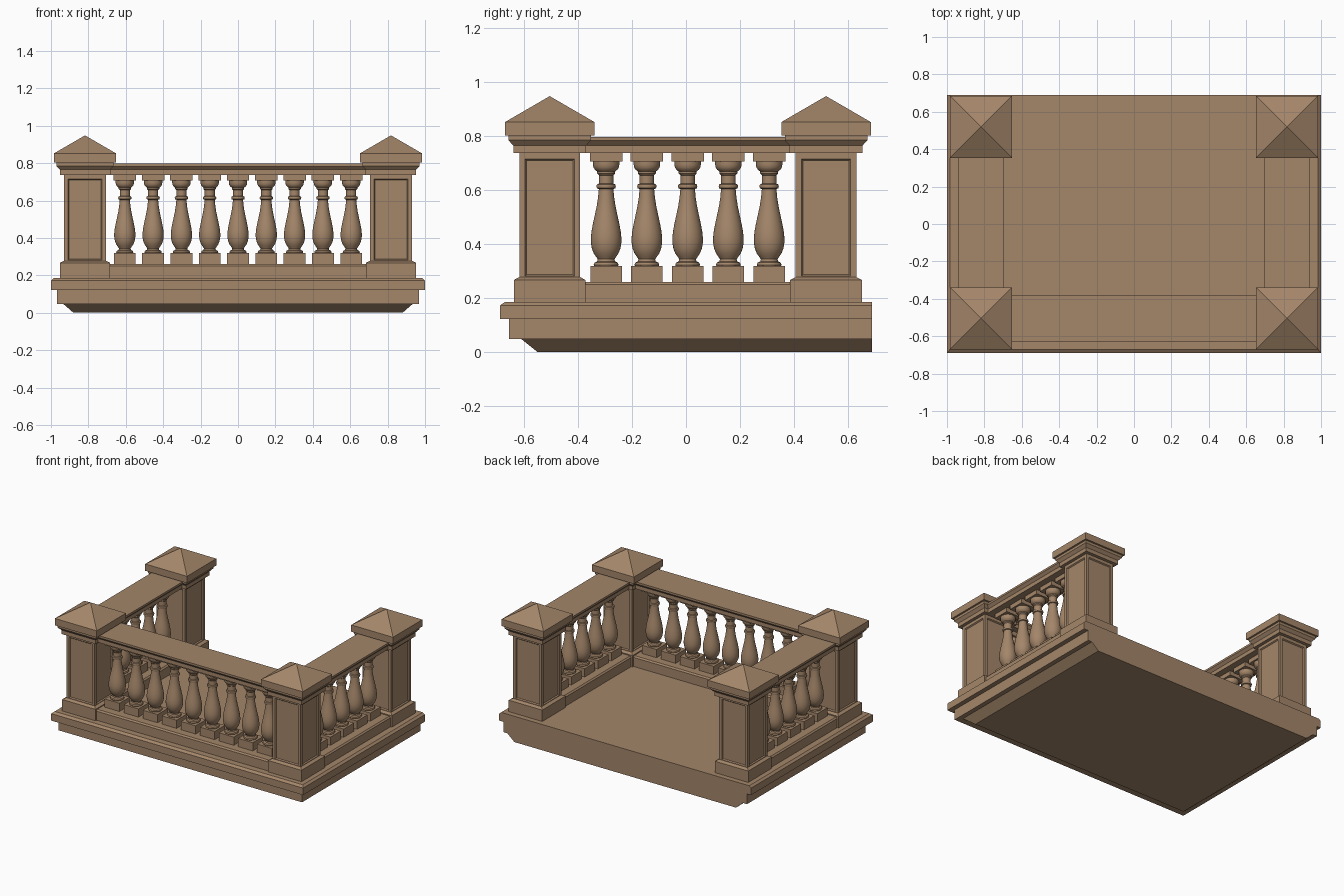
import bpy, bmesh, math

if "Cube" in bpy.data.objects:
    bpy.data.objects.remove(bpy.data.objects["Cube"])

stone = bpy.data.materials.new("brown stone")
stone.diffuse_color = (0.37, 0.238, 0.143, 1)
stone.use_nodes = True
stone.node_tree.nodes["Principled BSDF"].inputs["Base Color"].default_value = stone.diffuse_color


def add_object(name, bm, smooth=False):
    bmesh.ops.recalc_face_normals(bm, faces=bm.faces[:])
    me = bpy.data.meshes.new(name)
    bm.to_mesh(me)
    bm.free()
    me.materials.append(stone)
    if smooth:
        me.polygons.foreach_set("use_smooth", [True] * len(me.polygons))
        me.set_sharp_from_angle(angle=math.radians(35))
    ob = bpy.data.objects.new(name, me)
    bpy.context.collection.objects.link(ob)
    return ob


def stack(layers):
    """Closed solid lofted through rectangles (x0, x1, y0, y1, z)."""
    bm = bmesh.new()
    rings = []
    for x0, x1, y0, y1, z in layers:
        rings.append([bm.verts.new(p) for p in
                      ((x0, y0, z), (x1, y0, z), (x1, y1, z), (x0, y1, z))])
    for a, b in zip(rings, rings[1:]):
        for i in range(4):
            j = (i + 1) % 4
            bm.faces.new((a[i], a[j], b[j], b[i]))
    bm.faces.new(rings[0][::-1])
    bm.faces.new(rings[-1])
    return bm


def square_stack(name, cx, cy, profile):
    return add_object(name, stack([(cx - r, cx + r, cy - r, cy + r, z) for r, z in profile]))


# Floor slab: moulded on the front and sides, cut flat at the back
slab = [(0.88, -0.55, 0), (0.935, -0.61, 0.048), (0.967, -0.655, 0.048),
        (0.967, -0.655, 0.122), (1.0, -0.69, 0.122), (1.0, -0.69, 0.172),
        (0.985, -0.672, 0.185)]
add_object("floor_slab", stack([(-hx, hx, y0, 0.69, z) for hx, y0, z in slab]))

# Corner pedestals
PX, PF, PB = 0.818, -0.505, 0.519
for side, cx in (("left", -PX), ("right", PX)):
    for end, cy in (("front", PF), ("back", PB)):
        tag = f"{end}_{side}"
        square_stack("pedestal_base_" + tag, cx, cy,
                     [(0.133, 0.18), (0.133, 0.267), (0.112, 0.278)])
        # shaft with a recessed panel on each face
        r = 0.1125
        bm = stack([(cx - r, cx + r, cy - r, cy + r, z) for z in (0.26, 0.737)])
        bmesh.ops.recalc_face_normals(bm, faces=bm.faces[:])
        walls = [f for f in bm.faces if abs(f.normal.z) < 0.5]
        bmesh.ops.inset_individual(bm, faces=walls, thickness=0.03)
        bmesh.ops.inset_individual(bm, faces=walls, thickness=0.008, depth=-0.008)
        add_object("pedestal_shaft_" + tag, bm)
        square_stack("pedestal_cap_" + tag, cx, cy,
                     [(0.135, 0.737), (0.135, 0.765), (0.153, 0.785), (0.153, 0.803),
                      (0.166, 0.803), (0.166, 0.852), (0.0005, 0.948)])

# Rails: half width against height
bottom_rail = [(0.122, 0.18), (0.122, 0.25), (0.113, 0.26)]
top_rail = [(0.105, 0.737), (0.105, 0.765), (0.1225, 0.783), (0.1225, 0.797)]
for kind, prof in (("bottom_rail", bottom_rail), ("top_rail", top_rail)):
    add_object(kind + "_front", stack([(-0.72, 0.72, PF - r, PF + r, z) for r, z in prof]))
    for side, cx in (("left", -PX), ("right", PX)):
        add_object(f"{kind}_{side}",
                   stack([(cx - r, cx + r, -0.41, 0.42, z) for r, z in prof]))

# Turned baluster: radius against height
turning = [(0.043, 0.316), (0.046, 0.323), (0.043, 0.331), (0.033, 0.336), (0.031, 0.344),
           (0.037, 0.353), (0.046, 0.366), (0.053, 0.384), (0.0565, 0.405), (0.0565, 0.425),
           (0.054, 0.448), (0.049, 0.475), (0.042, 0.507), (0.035, 0.54), (0.030, 0.572),
           (0.027, 0.604), (0.034, 0.607), (0.036, 0.614), (0.034, 0.621), (0.027, 0.624),
           (0.027, 0.655), (0.033, 0.661), (0.033, 0.669), (0.041, 0.675), (0.047, 0.684),
           (0.049, 0.695), (0.049, 0.71)]


def make_baluster():
    bm = bmesh.new()
    n = 32
    rings = [[bm.verts.new((r * math.cos(2 * math.pi * i / n),
                            r * math.sin(2 * math.pi * i / n), z)) for i in range(n)]
             for r, z in turning]
    for a, b in zip(rings, rings[1:]):
        for i in range(n):
            j = (i + 1) % n
            bm.faces.new((a[i], a[j], b[j], b[i]))
    # square blocks at the foot and head
    for h, z0, z1 in ((0.0585, 0.255, 0.319), (0.06, 0.706, 0.74)):
        cube = bmesh.ops.create_cube(bm, size=1)["verts"]
        bmesh.ops.scale(bm, vec=(2 * h, 2 * h, z1 - z0), verts=cube)
        bmesh.ops.translate(bm, vec=(0, 0, (z0 + z1) / 2), verts=cube)
    return add_object("baluster", bm, smooth=True)


# Nine balusters in front, five on each side
spots = [(0.1513 * i, PF) for i in range(-4, 5)]
spots += [(s * PX, 0.006 + 0.151 * i) for s in (-1, 1) for i in range(-2, 3)]
first = make_baluster()
for k, (x, y) in enumerate(spots):
    ob = first
    if k:
        ob = bpy.data.objects.new("baluster", first.data)
        bpy.context.collection.objects.link(ob)
    ob.location = (x, y, 0)
